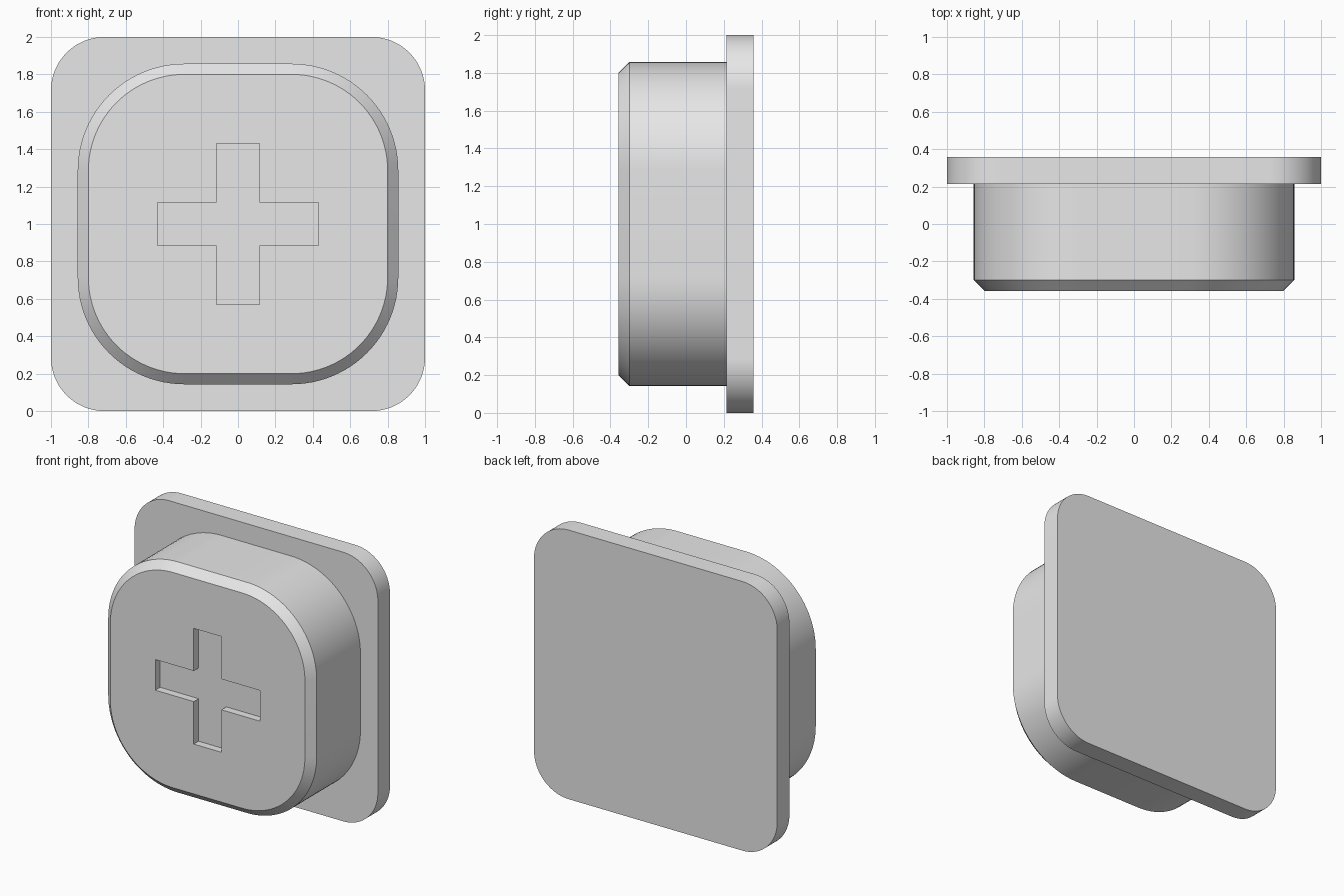
import bpy, bmesh
from math import cos, sin, pi, radians

cube = bpy.data.objects.get("Cube")
if cube:
    bpy.data.objects.remove(cube, do_unlink=True)

grey = bpy.data.materials.new("plain grey")
grey.use_nodes = True
grey.diffuse_color = (0.8, 0.8, 0.8, 1)
grey.node_tree.nodes["Principled BSDF"].inputs["Base Color"].default_value = (0.8, 0.8, 0.8, 1)

MID_Z = 1.0
SEGMENTS = 24


def rounded_square(half, radius):
    """Outline of a rounded square as (x, z) points around the centre."""
    points = []
    for corner, (sx, sz) in enumerate([(1, 1), (-1, 1), (-1, -1), (1, -1)]):
        for i in range(SEGMENTS + 1):
            a = (corner + i / SEGMENTS) * pi / 2
            points.append((sx * (half - radius) + radius * cos(a),
                           sz * (half - radius) + radius * sin(a)))
    return points


def loft(name, sections):
    """Solid through (y, outline) sections, capped at both ends."""
    bm = bmesh.new()
    rings = [[bm.verts.new((x, y, MID_Z + z)) for x, z in outline]
             for y, outline in sections]
    for a, b in zip(rings, rings[1:]):
        n = len(a)
        for i in range(n):
            j = (i + 1) % n
            bm.faces.new((a[i], a[j], b[j], b[i]))
    bm.faces.new(rings[0])
    bm.faces.new(rings[-1])
    bmesh.ops.recalc_face_normals(bm, faces=bm.faces)
    mesh = bpy.data.meshes.new(name)
    bm.to_mesh(mesh)
    bm.free()
    mesh.materials.append(grey)
    obj = bpy.data.objects.new(name, mesh)
    bpy.context.collection.objects.link(obj)
    return obj


def activate(obj):
    bpy.ops.object.select_all(action='DESELECT')
    obj.select_set(True)
    bpy.context.view_layer.objects.active = obj


# Flat backing plate
FRONT, SEAM, BACK = -0.357, 0.214, 0.357
plate_outline = rounded_square(1.0, 0.286)
back_plate = loft("back_plate", [(SEAM, plate_outline), (BACK, plate_outline)])

# Button body with a chamfered front rim
CHAMFER = 0.057
body_outline = rounded_square(0.857, 0.571)
button_body = loft("button_body", [
    (FRONT, rounded_square(0.857 - CHAMFER, 0.571 - CHAMFER)),
    (FRONT + CHAMFER, body_outline),
    (SEAM, body_outline)])

# Plus-shaped recess in the front face
ARM, WIDTH, DEPTH = 0.43, 0.114, 0.057
plus = []
for sx, sz in [(1, 1), (-1, 1), (-1, -1), (1, -1)]:
    corner = [(sx * ARM, sz * WIDTH), (sx * WIDTH, sz * WIDTH), (sx * WIDTH, sz * ARM)]
    plus += corner if sx * sz > 0 else corner[::-1]
cutter = loft("plus_cutter", [(FRONT - 0.1, plus), (FRONT + DEPTH, plus)])
cutter.hide_render = True

cut = button_body.modifiers.new("plus recess", 'BOOLEAN')
cut.operation = 'DIFFERENCE'
cut.solver = 'EXACT'
cut.object = cutter
activate(button_body)
bpy.ops.object.modifier_apply(modifier=cut.name)
bpy.data.objects.remove(cutter, do_unlink=True)

# Smooth rounded corners, crisp edges
for obj in (back_plate, button_body):
    activate(obj)
    bpy.ops.object.shade_smooth_by_angle(angle=radians(30))
